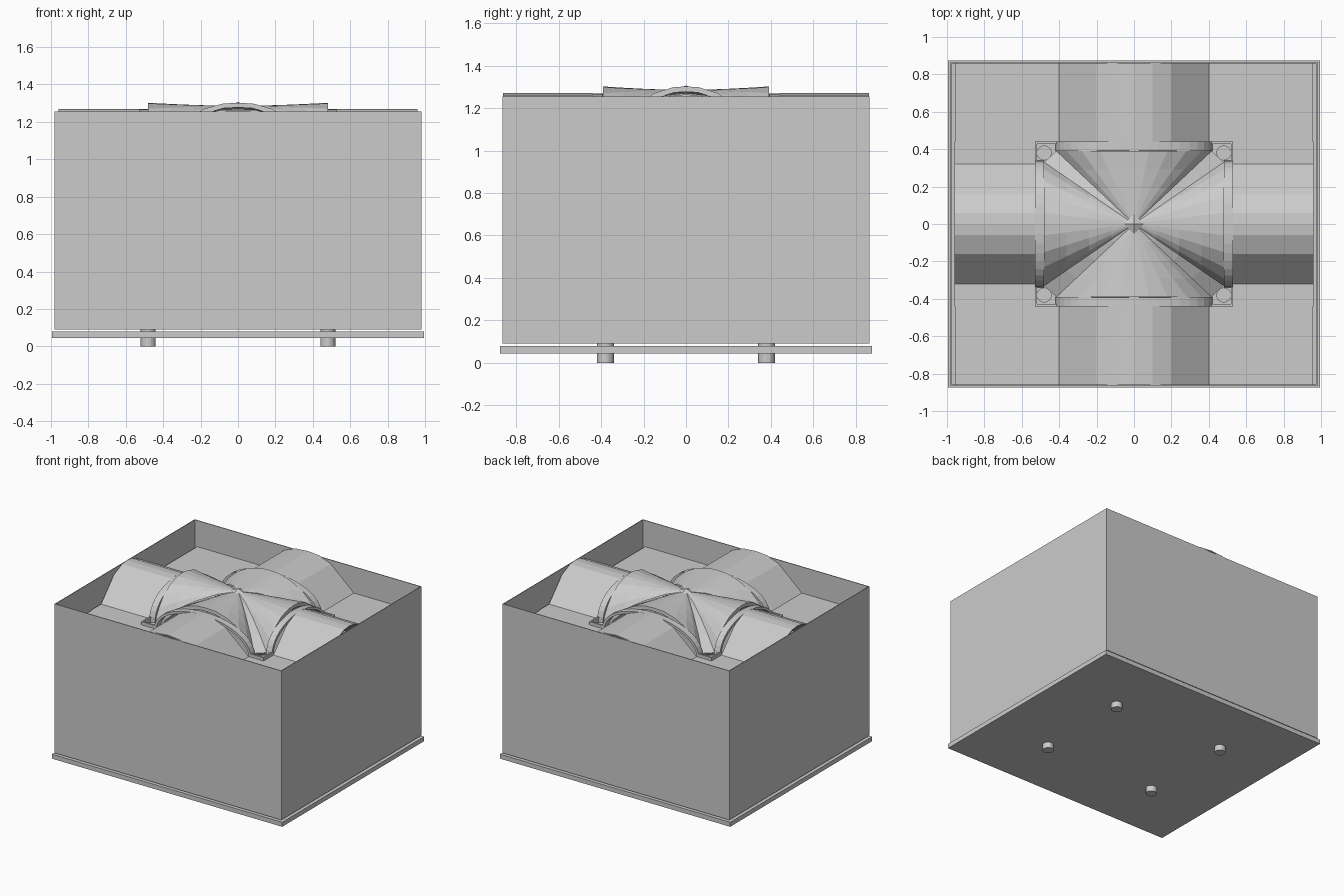
import bpy, bmesh, math

if "Cube" in bpy.data.objects:
    bpy.data.objects.remove(bpy.data.objects["Cube"])


def mesh_object(name, verts, faces, thickness=0.0):
    me = bpy.data.meshes.new(name)
    me.from_pydata(verts, [], faces)
    bm = bmesh.new()
    bm.from_mesh(me)
    bmesh.ops.recalc_face_normals(bm, faces=bm.faces)
    if sum(f.normal.z for f in bm.faces) < 0:
        bmesh.ops.reverse_faces(bm, faces=bm.faces)
    bm.to_mesh(me)
    bm.free()
    ob = bpy.data.objects.new(name, me)
    bpy.context.collection.objects.link(ob)
    if thickness:
        mod = ob.modifiers.new("thickness", 'SOLIDIFY')
        mod.thickness = thickness
        mod.offset = -1
    return ob


def box(name, x0, x1, y0, y1, z0, z1):
    x0, x1 = sorted((x0, x1))
    y0, y1 = sorted((y0, y1))
    v = [(x, y, z) for x in (x0, x1) for y in (y0, y1) for z in (z0, z1)]
    f = [(0, 1, 3, 2), (4, 6, 7, 5), (0, 4, 5, 1), (2, 3, 7, 6), (0, 2, 6, 4), (1, 5, 7, 3)]
    me = bpy.data.meshes.new(name)
    me.from_pydata(v, [], f)
    ob = bpy.data.objects.new(name, me)
    bpy.context.collection.objects.link(ob)
    return ob


def strip(name, profile, a, b, along, thickness):
    """Extrude an open (width, z) profile from a to b along x or y."""
    v = []
    for t in (a, b):
        v += [(t, w, z) if along == 'x' else (w, t, z) for w, z in profile]
    n = len(profile)
    f = [(i, i + 1, n + i + 1, n + i) for i in range(n - 1)]
    return mesh_object(name, v, f, thickness)


def mirrored(half):
    """Half profile from the centre outwards -> full profile."""
    return [(-w, z) for w, z in reversed(half) if w > 0] + half


# floor slab
box("floor", -0.995, 0.995, -0.875, 0.875, 0.045, 0.08)

# thin outer walls
for s in (-1, 1):
    box("side_wall", s * 0.98, s * 0.974, -0.865, 0.865, 0.09, 1.255)
    box("end_wall", -0.98, 0.98, s * 0.865, s * 0.859, 0.09, 1.255)

# barrel vaulted arms with flat corner roofs
Z = 1.05
y_arm = mirrored([(0, 1.27), (0.1, 1.262), (0.2, 1.225), (0.4, Z), (0.955, Z)])
x_arm = mirrored([(0, 1.27), (0.06, 1.264), (0.16, 1.22), (0.32, Z), (0.44, Z)])
for s in (-1, 1):
    strip("long_vault", y_arm, s * 0.44, s * 0.862, 'y', 0.008)
    strip("cross_vault", x_arm, s * 0.53, s * 0.96, 'x', 0.008)


# arch curve shared by ribs and dome edges
def arch(half_width, low, high, n=10):
    return [(half_width * math.sin(a), low + (high - low) * math.cos(a) ** 0.85)
            for a in [math.pi / 2 * i / n * 0.9999 for i in range(n + 1)]]


# arch ribs between columns
for s in (-1, 1):
    strip("arch_rib", mirrored(arch(0.42, 1.03, 1.268)), s * 0.39, s * 0.44, 'y', 0.02)
    strip("arch_rib", mirrored(arch(0.34, 1.03, 1.268)), s * 0.48, s * 0.53, 'x', 0.02)

# central fan vault: edge arches lofted toward the centre
hx = [(0, 1.302), (0.08, 1.298), (0.18, 1.27), (0.28, 1.215), (0.36, 1.14), (0.415, 1.06)]
hy = [(0, 1.302), (0.06, 1.298), (0.15, 1.27), (0.23, 1.215), (0.29, 1.14), (0.33, 1.06)]
px, py = mirrored(hx), mirrored(hy)
ring = [(x, -0.39, z) for x, z in px] + [(0.48, y, z) for y, z in py]
ring += [(-x, 0.39, z) for x, z in px] + [(-0.48, -y, z) for y, z in py]
steps = (1.0, 0.75, 0.5, 0.25)
n = len(ring)
verts = [(x * t, y * t, 1.285 + (z - 1.285) * t ** 1.6) for t in steps for x, y, z in ring]
verts.append((0, 0, 1.285))
faces = [(k * n + i, k * n + (i + 1) % n, (k + 1) * n + (i + 1) % n, (k + 1) * n + i)
         for k in range(len(steps) - 1) for i in range(n)]
last = (len(steps) - 1) * n
faces += [(last + i, last + (i + 1) % n, len(verts) - 1) for i in range(n)]
mesh_object("fan_vault", verts, faces, 0.025)

# diamond boss at the crown
d = 0.055
mesh_object("crown_boss", [(d, 0, 1.285), (0, d, 1.285), (-d, 0, 1.285), (0, -d, 1.285), (0, 0, 1.306)],
            [(0, 1, 4), (1, 2, 4), (2, 3, 4), (3, 0, 4), (3, 2, 1, 0)])

# columns with corner pockets at the vault springing
for sx in (-1, 1):
    for sy in (-1, 1):
        bpy.ops.mesh.primitive_cylinder_add(vertices=16, radius=0.04, depth=1.04,
                                            location=(sx * 0.48, sy * 0.38, 0.52))
        bpy.context.object.name = "column"
        box("capital", sx * 0.40, sx * 0.53, sy * 0.31, sy * 0.44, 1.0, 1.03)
        box("pocket_side", sx * 0.40, sx * 0.53, sy * 0.428, sy * 0.44, 1.0, 1.075)
        box("pocket_end", sx * 0.518, sx * 0.53, sy * 0.31, sy * 0.44, 1.0, 1.075)
